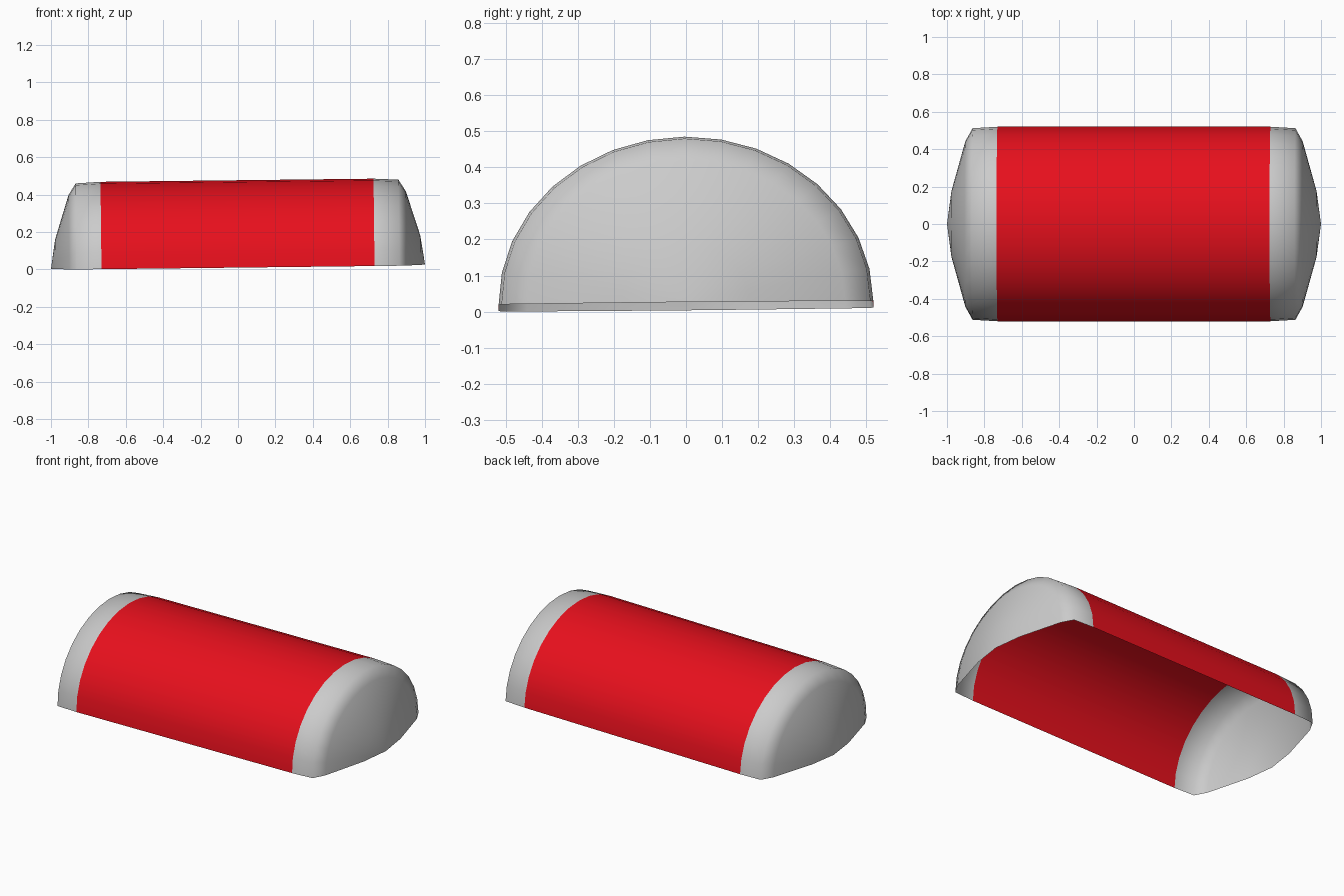
import bpy, bmesh, math

if "Cube" in bpy.data.objects:
    bpy.data.objects.remove(bpy.data.objects["Cube"])

HALF_WIDTH, HEIGHT, SEGMENTS = 0.52, 0.462, 16


def arch_loft(name, stations, material=None):
    """Open half-elliptical shell through (x, scale) stations; scale 0 is a pole."""
    bm = bmesh.new()
    rings = []
    for x, s in stations:
        if s == 0:
            rings.append([bm.verts.new((x, 0, 0))] * (SEGMENTS + 1))
            continue
        ring = []
        for i in range(SEGMENTS + 1):
            a = math.pi * i / SEGMENTS
            ring.append(bm.verts.new((x, HALF_WIDTH * s * math.cos(a),
                                      HEIGHT * s * math.sin(a))))
        rings.append(ring)
    for a, b in zip(rings, rings[1:]):
        for i in range(SEGMENTS):
            corners = list(dict.fromkeys((a[i], a[i + 1], b[i + 1], b[i])))
            face = bm.faces.new(corners)
            face.smooth = True
            face.normal_update()
            c = face.calc_center_median()
            if face.normal.dot(c) < 0:
                face.normal_flip()
    mesh = bpy.data.meshes.new(name)
    bm.to_mesh(mesh)
    bm.free()
    if material:
        mesh.materials.append(material)
    obj = bpy.data.objects.new(name, mesh)
    bpy.context.collection.objects.link(obj)
    # The whole shell rests very slightly tilted
    obj.location.z = 0.015
    obj.rotation_euler = (0.0097, -0.0115, 0)
    return obj


red = bpy.data.materials.new("red")
red.diffuse_color = (0.8, 0.005, 0.012, 1)
red.use_nodes = True
red.node_tree.nodes["Principled BSDF"].inputs["Base Color"].default_value = red.diffuse_color

# Coloured middle band
arch_loft("red_band", [(-0.73, 1), (0.73, 1)], red)

# Rounded grey end, mirrored to the other side
cap_profile = [(0.73, 1), (0.863, 0.985), (0.902, 0.85), (0.976, 0.34), (1, 0)]
end_caps = arch_loft("end_caps", cap_profile)
end_caps.modifiers.new("mirror", 'MIRROR').use_axis[0] = True
